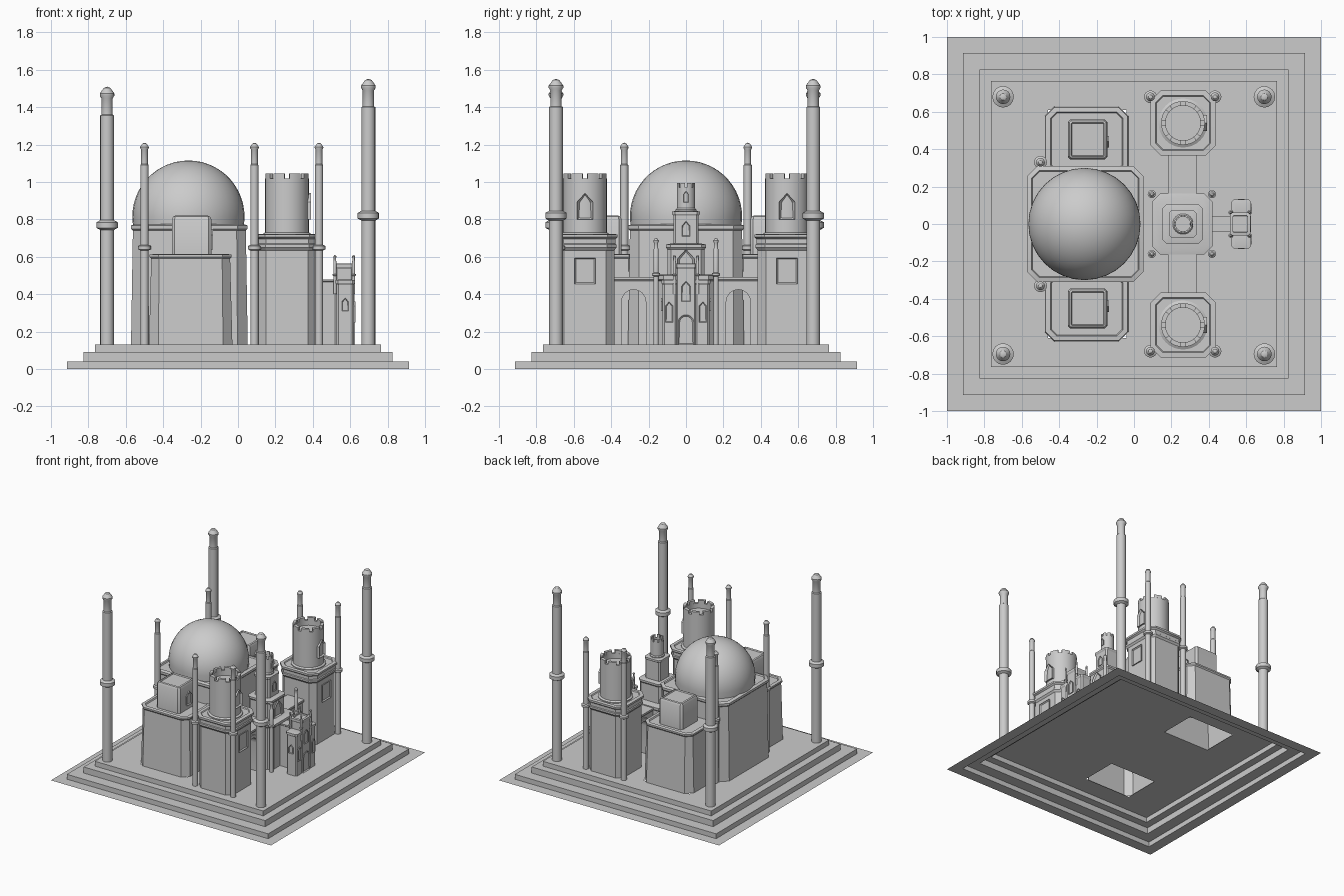
import bpy, bmesh
from math import pi, sin, cos, radians, asin
from mathutils import Matrix

if "Cube" in bpy.data.objects:
    bpy.data.objects.remove(bpy.data.objects["Cube"])

stone = bpy.data.materials.new("pale grey stone")
stone.use_nodes = True
GREY = (0.6, 0.6, 0.6, 1)
stone.diffuse_color = GREY
stone.node_tree.nodes["Principled BSDF"].inputs["Base Color"].default_value = GREY
DECK = 0.13


def finish(name, bm, normals=True):
    bmesh.ops.remove_doubles(bm, verts=bm.verts, dist=1e-5)
    if normals:
        bmesh.ops.recalc_face_normals(bm, faces=bm.faces)
    mesh = bpy.data.meshes.new(name)
    bm.to_mesh(mesh)
    bm.free()
    mesh.materials.append(stone)
    mesh.shade_smooth()
    mesh.set_sharp_from_angle(angle=radians(30))
    ob = bpy.data.objects.new(name, mesh)
    bpy.context.collection.objects.link(ob)
    return ob


def bridge(bm, rings, closed=True):
    n = len(rings[0])
    for a, b in zip(rings, rings[1:]):
        for i in range(n if closed else n - 1):
            j = (i + 1) % n
            bm.faces.new((a[i], a[j], b[j], b[i]))


def block(name, x, y, hx, hy, c, levels, base=True):
    """Chamfered rectangular body lofted through (outward growth, height) levels."""
    bm = bmesh.new()
    rings = []
    for g, z in levels:
        a, b, k = hx + g, hy + g, max(c + g * 0.6, 0.002)
        pts = [(a, b - k), (a - k, b), (k - a, b), (-a, b - k),
               (-a, k - b), (k - a, -b), (a - k, -b), (a, k - b)]
        rings.append([bm.verts.new((x + px, y + py, z)) for px, py in pts])
    bridge(bm, rings)
    bm.faces.new(rings[-1])
    if base:
        bm.faces.new(rings[0][::-1])
    return finish(name, bm)


def lathe(name, x, y, profile, seg=20, start=0, sweep=2 * pi):
    """Turn a (radius, height) profile; a partial sweep makes a capped solid."""
    bm = bmesh.new()
    full = sweep > 6.28
    rings = []
    for i in range(seg if full else seg + 1):
        a = start + sweep * i / seg
        rings.append([bm.verts.new((x + r * cos(a), y + r * sin(a), z)) for r, z in profile])
    bridge(bm, rings + rings[:1] if full else rings, closed=not full)
    if not full:
        bm.faces.new(rings[0])
        bm.faces.new(rings[-1])
    return finish(name, bm)


def minaret(name, x, y, r, ring, shoulder, top, z0=DECK):
    lathe(name, x, y, [
        (r, z0), (r, ring - 0.3 * r), (1.55 * r, ring), (1.55 * r, ring + 0.8 * r), (r, ring + 1.1 * r),
        (r, shoulder), (0.82 * r, shoulder + 0.005), (0.82 * r, top - 1.7 * r),
        (1.05 * r, top - 1.3 * r), (1.05 * r, top - r), (0.5 * r, top - 0.2 * r), (0, top)], 16)


def turret(name, x, y, r, z0, z1):
    """Round crenellated tower with a hollow crown."""
    w, n = r * 0.8, z1 - 0.025
    lathe(name, x, y, [(r * 1.12, z0), (r * 1.12, z0 + 0.012), (r, z0 + 0.02), (r, n),
                       (w, n), (w, n - 0.04), (0, n - 0.04)], 32)
    for i in range(8):
        lathe(name + "_merlon", x, y, [(w, n), (r, n), (r, z1), (w, z1)], 4, i * pi / 4 + 0.12, pi / 4 - 0.24)


def arch(w, z0, spring, top, steps=8):
    """Outline in (side, height) of an arched opening, corner to corner."""
    pts = [(-w, z0)]
    for i in range(steps + 1):
        a = pi - pi * i / steps
        pts.append((w * cos(a), spring + (top - spring) * sin(a)))
    return pts + [(w, z0)]


def pointed(w, z0, z1):
    return [(-w, z0), (-w, z1 - w * 1.1), (0, z1), (w, z1 - w * 1.1), (w, z0)]


def square(w, z0, z1):
    return [(-w, z0), (-w, z1), (w, z1), (w, z0)]


def extrude(name, outline, x, y, depth, frame=0, sink=0, turn=0):
    """Push an outline along +x, optionally framing and sinking its front face."""
    bm = bmesh.new()
    face = bm.faces.new([bm.verts.new((0, p, z)) for p, z in outline])
    out = bmesh.ops.extrude_face_region(bm, geom=[face])["geom"]
    bmesh.ops.translate(bm, verts=[v for v in out if isinstance(v, bmesh.types.BMVert)], vec=(depth, 0, 0))
    bmesh.ops.recalc_face_normals(bm, faces=bm.faces)
    if frame:
        front = [f for f in bm.faces if f.normal.x > 0.9]
        bmesh.ops.inset_region(bm, faces=front, thickness=frame)
        bmesh.ops.translate(bm, verts=front[0].verts, vec=(-sink, 0, 0))
    bm.transform(Matrix.Translation((x, y, 0)) @ Matrix.Rotation(turn, 4, "Z"))
    return finish(name, bm)


# Stepped platform, an open shell with a wide flat skirt
bm = bmesh.new()
rings = []
for h, z in [(1, 0), (0.915, 0), (0.915, 0.04), (0.825, 0.04), (0.825, 0.09), (0.765, 0.09), (0.765, DECK)]:
    rings.append([bm.verts.new((sx * h, sy * h, z)) for sx, sy in [(1, 1), (-1, 1), (-1, -1), (1, -1)]])
bridge(bm, rings)
finish("platform_steps", bm)

# Deck, open beneath the two side halls
bm = bmesh.new()
bmesh.ops.create_grid(bm, x_segments=1, y_segments=1, size=0.765, matrix=Matrix.Translation((0, 0, DECK)))
cuts = [((x, 0, 0), (1, 0, 0)) for x in (-0.46, -0.04)] + [((0, y, 0), (0, 1, 0)) for y in (-0.61, -0.3, 0.3, 0.61)]
for co, no in cuts:
    bmesh.ops.bisect_plane(bm, geom=bm.verts[:] + bm.edges[:] + bm.faces[:], plane_co=co, plane_no=no)
holes = [f for f in bm.faces if abs(f.calc_center_median().x + 0.25) < 0.1
         and 0.3 < abs(f.calc_center_median().y) < 0.61]
bmesh.ops.delete(bm, geom=holes, context="FACES")
finish("platform_deck", bm, normals=False)
block("deck_edge", 0, 0, 0.75, 0.75, 0.003, [(0, DECK), (0, DECK + 0.004)], base=False).hide_render = True
bpy.data.objects.remove(bpy.data.objects["deck_edge"])

# Domed main hall
block("main_hall", -0.26, 0, 0.312, 0.31, 0.055,
      [(0, DECK), (-0.01, 0.74), (0, 0.75), (0, 0.768), (-0.025, 0.775), (-0.03, 0.765)])
low = asin(-0.04 / 0.3)
arc = [low + (pi / 2 - low) * i / 14 for i in range(15)]
lathe("main_dome", -0.265, 0, [(0.297, 0.75)] + [(0.3 * cos(a), 0.815 + 0.3 * sin(a)) for a in arc], 32)

for s, side in ((-1, "front"), (1, "back")):
    # Side halls with roof pavilions
    block(side + "_hall", -0.253, s * 0.44, 0.223, 0.188, 0.05,
          [(0, DECK), (-0.012, 0.59), (-0.004, 0.6), (-0.004, 0.612), (-0.03, 0.615), (-0.035, 0.605)], base=False)
    block(side + "_pavilion", -0.248, s * 0.452, 0.106, 0.108, 0.015,
          [(0, 0.6), (0, 0.8), (-0.008, 0.815), (-0.018, 0.82), (-0.022, 0.81)])
    extrude(side + "_pavilion_window", pointed(0.03, 0.64, 0.75), -0.145, s * 0.44, 0.012, 0.008, 0.008)
    minaret(side + "_hall_minaret", -0.5, s * 0.33, 0.022, 0.64, 1.09, 1.21)

    # Square towers carrying round turrets
    ty = s * 0.54
    block(side + "_tower", 0.263, ty, 0.157, 0.157, 0.045,
          [(0, DECK), (0, 0.635), (0.012, 0.65), (0.012, 0.665), (0.006, 0.67), (0.006, 0.695),
           (0.018, 0.705), (0.018, 0.72), (-0.01, 0.722), (-0.015, 0.715)])
    turret(side + "_turret", 0.262, ty, 0.117, 0.71, 1.045)
    extrude(side + "_turret_window", pointed(0.042, 0.8, 0.94), 0.36, ty, 0.03, 0.014, 0.016)
    extrude(side + "_tower_window", square(0.055, 0.455, 0.595), 0.415, ty, 0.014, 0.014, 0.012)
    for x in (0.088, 0.433):
        minaret(side + "_tower_minaret", x, s * 0.68, 0.022, 0.64, 1.09, 1.21)

    # Arcade wall: one arch passing through, with raised surround and coping
    hole = [(s * 0.28 + p, z) for p, z in arch(0.065, DECK, 0.36, 0.425)]
    wall = [(s * 0.28 - 0.13, DECK)] + hole + [(s * 0.28 + 0.13, z) for z in (DECK, 0.48)] + [(s * 0.28 - 0.13, 0.48)]
    extrude(side + "_arcade_wall", wall, 0.195, 0, 0.125)
    band = arch(0.09, DECK, 0.36, 0.45) + arch(0.065, DECK, 0.36, 0.425)[::-1]
    extrude(side + "_arch_surround", band, 0.187, s * 0.28, 0.141)
    block(side + "_arcade_coping", 0.258, s * 0.28, 0.07, 0.13, 0.003, [(0, 0.47), (0.006, 0.478), (0.006, 0.492)])

    # Corner minarets: taller on the gate side
    my = 0.68 if s > 0 else -0.695
    minaret(side + "_right_minaret", -0.7, my, 0.037, 0.755, 1.355, 1.51)
    minaret(side + "_left_minaret", 0.697, my, 0.037, 0.805, 1.4, 1.552)

    # Slim minarets on the central keep and finials on the gatehouse
    for x in (0.095, 0.417):
        minaret(side + "_keep_minaret", x, s * 0.16, 0.014, 0.5, 0.64, 0.7)
    for x in (0.518, 0.618):
        minaret(side + "_gate_finial", x, s * 0.062, 0.008, 0.5, 0.575, 0.61, 0.4)

    # Gatehouse wings
    block(side + "_gate_wing", 0.573, s * 0.088, 0.046, 0.038, 0.01,
          [(0, DECK), (0, 0.45), (0.006, 0.46), (0.006, 0.475), (-0.012, 0.478)])
    extrude(side + "_wing_side_window", pointed(0.018, 0.31, 0.38), 0.573, s * 0.124, 0.01, 0.005, 0.006, s * pi / 2)
    extrude(side + "_wing_window", pointed(0.02, 0.25, 0.36), 0.617, s * 0.09, 0.01, 0.006, 0.006)

# Central keep in receding tiers
block("keep_base", 0.258, 0, 0.15, 0.15, 0.035,
      [(0, DECK), (0, 0.47), (0.012, 0.48), (0.012, 0.5), (-0.01, 0.505)])
block("keep_middle", 0.26, 0, 0.1, 0.1, 0.02,
      [(0, 0.49), (0, 0.64), (0.008, 0.65), (0.008, 0.665), (-0.015, 0.67)])
block("keep_upper", 0.26, 0, 0.068, 0.068, 0.012,
      [(0, 0.66), (0, 0.82), (0.006, 0.83), (0.006, 0.842), (-0.01, 0.845)])
turret("keep_turret", 0.262, 0, 0.049, 0.84, 0.995)
extrude("keep_window", pointed(0.045, 0.51, 0.64), 0.35, 0, 0.02, 0.012, 0.01)
extrude("keep_upper_window", pointed(0.022, 0.71, 0.79), 0.32, 0, 0.014, 0.007, 0.008)
extrude("keep_turret_window", pointed(0.014, 0.89, 0.95), 0.3, 0, 0.015, 0.004, 0.006)

# Gatehouse with its passage back to the keep
block("gate_passage", 0.465, 0, 0.065, 0.037, 0.003, [(0, DECK), (0, 0.465), (0.005, 0.47), (0.005, 0.48)])
block("gatehouse", 0.568, 0, 0.05, 0.055, 0.01,
      [(0, DECK), (0, 0.535), (0.006, 0.545), (0.006, 0.562), (-0.01, 0.565), (-0.012, 0.555)])
extrude("gate_door", arch(0.042, DECK, 0.25, 0.29), 0.612, 0, 0.014, 0.01, 0.01)
extrude("gate_window", pointed(0.025, 0.36, 0.47), 0.614, 0, 0.01, 0.007, 0.007)
